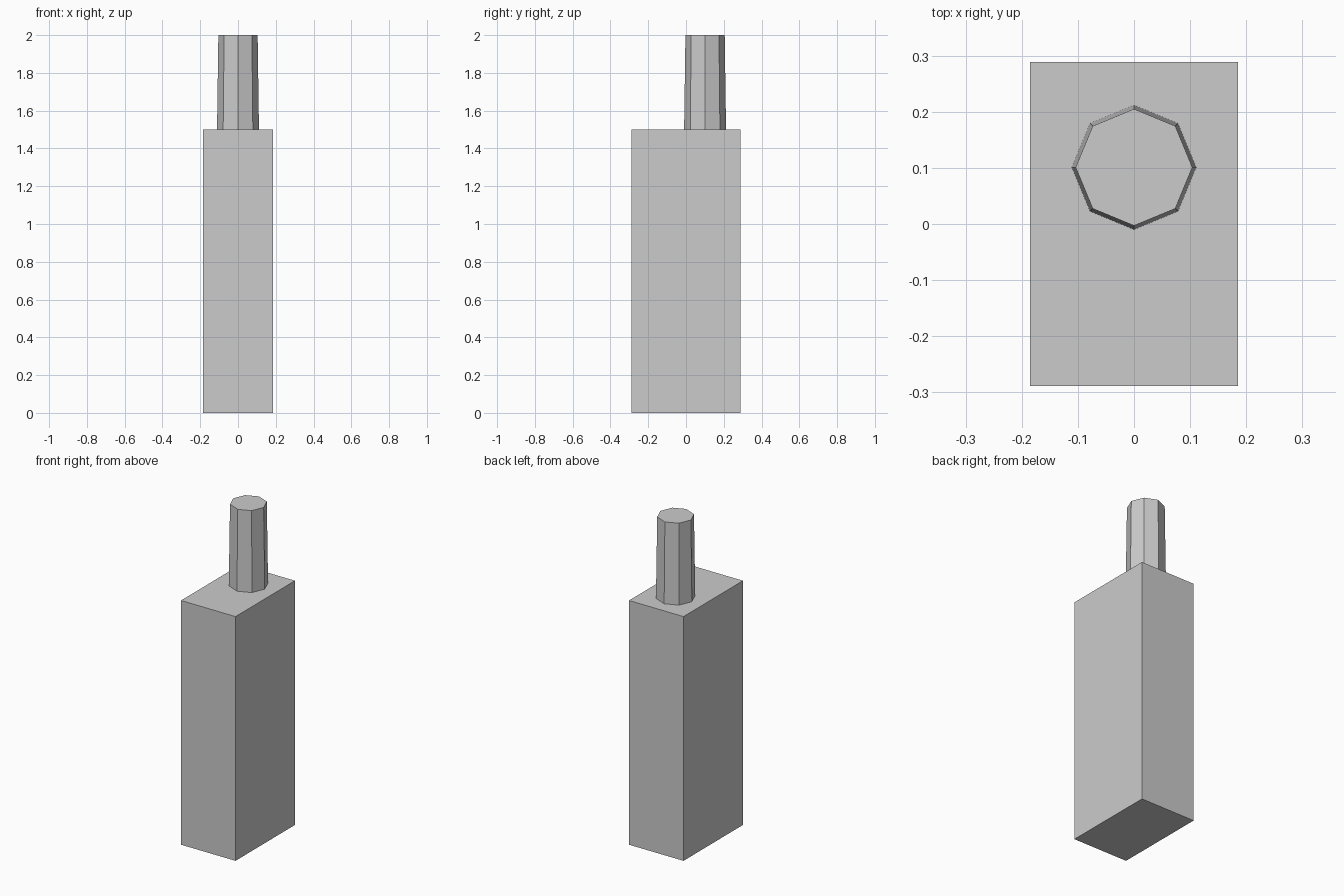
import bpy

# Remove the default cube only
default = bpy.data.objects.get("Cube")
if default:
    bpy.data.objects.remove(default, do_unlink=True)

# Single plain grey
grey = bpy.data.materials.new("plain_grey")
grey.use_nodes = True
colour = (0.6, 0.6, 0.6, 1.0)
grey.diffuse_color = colour
grey.node_tree.nodes["Principled BSDF"].inputs["Base Color"].default_value = colour

BODY_SIZE = (0.37, 0.577, 1.5)
TOTAL_HEIGHT = 2.0


def finish(name):
    obj = bpy.context.object
    obj.name = name
    obj.data.name = name
    obj.data.materials.append(grey)
    return obj


# Tall rectangular body
bpy.ops.mesh.primitive_cube_add(size=1, location=(0, 0, BODY_SIZE[2] / 2))
body = finish("body")
body.scale = BODY_SIZE
bpy.ops.object.transform_apply(location=False, rotation=False, scale=True)

# Slightly tapered eight-sided post, set towards the back
post_height = TOTAL_HEIGHT - BODY_SIZE[2]
bpy.ops.mesh.primitive_cone_add(
    vertices=8, radius1=0.111, radius2=0.104, depth=post_height,
    location=(0, 0.101, BODY_SIZE[2] + post_height / 2))
finish("post")
